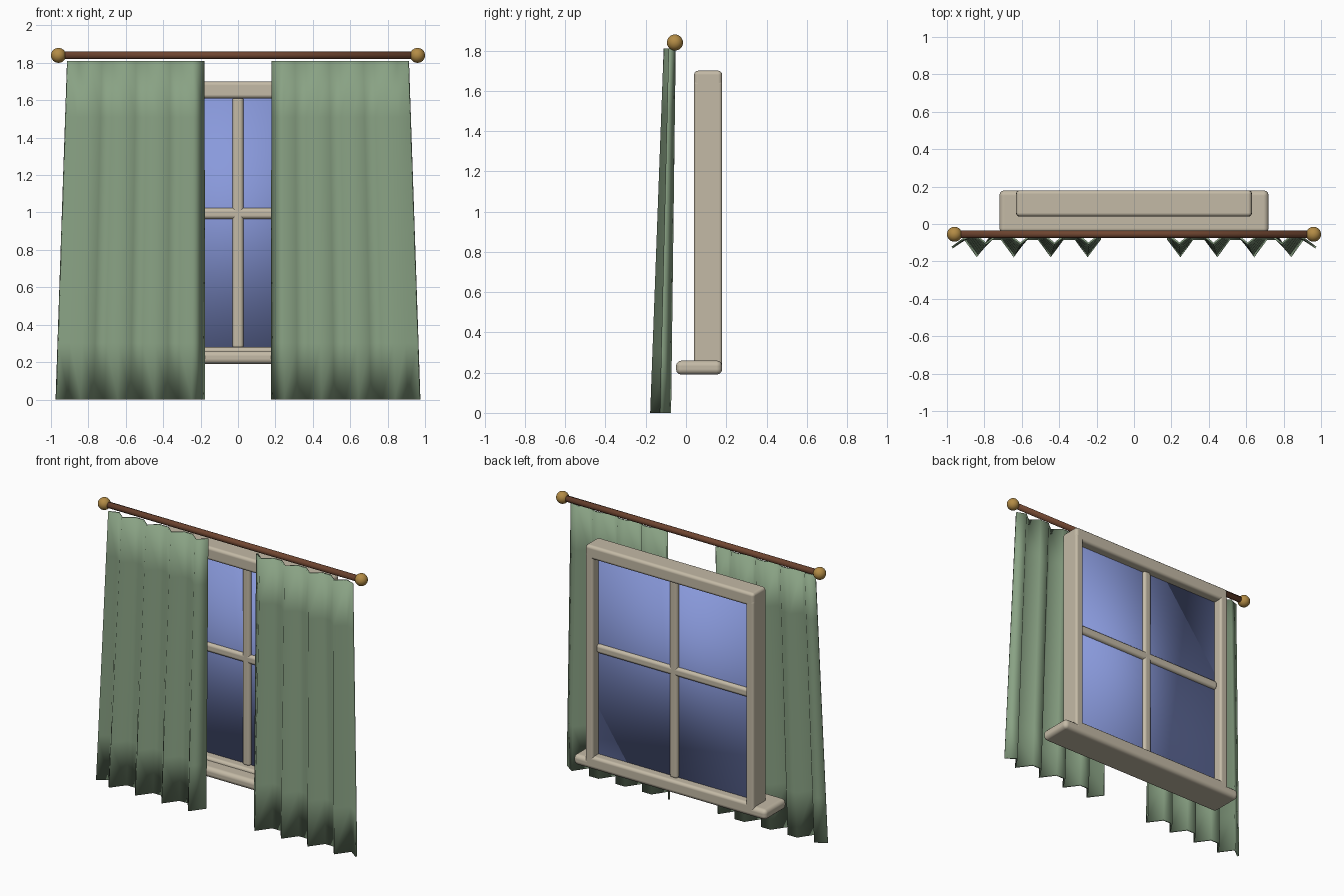
import bpy
import bmesh
from math import pi
from mathutils import Matrix, Vector

if "Cube" in bpy.data.objects:
    bpy.data.objects.remove(bpy.data.objects["Cube"], do_unlink=True)


def material(name, r, g, b):
    m = bpy.data.materials.new(name)
    m.use_nodes = True
    m.diffuse_color = (r, g, b, 1)
    m.node_tree.nodes["Principled BSDF"].inputs["Base Color"].default_value = (r, g, b, 1)
    return m


CREAM = material("cream_paint", 0.55, 0.49, 0.38)
BLUE = material("blue_glass", 0.25, 0.32, 0.71)
GREEN = material("green_cloth", 0.25, 0.36, 0.23)
WOOD = material("dark_wood", 0.16, 0.06, 0.03)
BRASS = material("brass", 0.45, 0.26, 0.06)


def finish(name, bm, mat):
    """Turn a bmesh into a smooth-shaded object."""
    bmesh.ops.recalc_face_normals(bm, faces=bm.faces)
    for f in bm.faces:
        f.smooth = True
    mesh = bpy.data.meshes.new(name)
    bm.to_mesh(mesh)
    bm.free()
    mesh.materials.append(mat)
    ob = bpy.data.objects.new(name, mesh)
    bpy.context.collection.objects.link(ob)
    return ob


def box(name, low, high, mat, bevel=0.0):
    """Box between two corners, with rounded edges if a bevel is given."""
    low, high = Vector(low), Vector(high)
    bm = bmesh.new()
    bmesh.ops.create_cube(bm, size=1)
    bmesh.ops.scale(bm, vec=high - low, verts=bm.verts)
    bmesh.ops.translate(bm, vec=(low + high) / 2, verts=bm.verts)
    ob = finish(name, bm, mat)
    if bevel:
        mod = ob.modifiers.new("rounding", "BEVEL")
        mod.width = bevel
        mod.segments = 3
        mod.harden_normals = True
    return ob


# Window frame and sill
BACK, FRONT = 0.18, 0.04
HALF, INNER = 0.63, 0.57
TOP, BOTTOM = 1.61, 0.28
box("top_rail", (-HALF, FRONT, TOP), (HALF, BACK, 1.70), CREAM, 0.02)
box("bottom_rail", (-HALF, FRONT, 0.21), (HALF, BACK, BOTTOM), CREAM, 0.02)
for side, x0, x1 in (("right", -HALF, -INNER), ("left", INNER, HALF)):
    box(side + "_stile", (x0, FRONT, 0.23), (x1, BACK, TOP + 0.04), CREAM, 0.016)
box("sill", (-0.72, -0.05, 0.19), (0.72, BACK, 0.26), CREAM, 0.028)

# Glass pane and crossing bars
box("glass", (-INNER, 0.10, BOTTOM - 0.01), (INNER, 0.12, TOP + 0.01), BLUE)
box("vertical_bar", (-0.03, 0.08, BOTTOM - 0.01), (0.03, 0.14, TOP + 0.01), CREAM, 0.02)
box("horizontal_bar", (-INNER - 0.01, 0.08, 0.965), (INNER + 0.01, 0.14, 1.025), CREAM, 0.02)

# Curtain rod with a ball at each end
ROD_Y, ROD_Z = -0.055, 1.84
bm = bmesh.new()
bmesh.ops.create_cone(bm, cap_ends=True, segments=24, radius1=0.02, radius2=0.02, depth=1.92,
                      matrix=Matrix.Translation((0, ROD_Y, ROD_Z)) @ Matrix.Rotation(pi / 2, 4, "Y"))
finish("rod", bm, WOOD)
for side, s in (("right", -1), ("left", 1)):
    bm = bmesh.new()
    bmesh.ops.create_uvsphere(bm, u_segments=24, v_segments=16, radius=0.04,
                              matrix=Matrix.Translation((s * 0.96, ROD_Y, ROD_Z)))
    finish(side + "_finial", bm, BRASS)

# Pleated curtains, flaring out and forward towards the hem
COLS, ROWS, HEIGHT = 12, 6, 1.81


def fold(i):
    """Depth of a pleat column: 1 at a ridge, 0 in a valley."""
    if i == COLS:
        return 0.5
    return 1.0 if i % 3 == 1 else 0.0


for side, s in (("right", -1), ("left", 1)):
    bm = bmesh.new()
    grid = []
    for j in range(ROWS + 1):
        drop = 1 - j / ROWS
        width = 0.73 + 0.06 * drop
        valley = -0.057 - 0.023 * drop
        depth = 0.048 + 0.044 * drop
        grid.append([bm.verts.new((s * (0.182 + width * i / COLS), valley - depth * fold(i), HEIGHT * j / ROWS))
                     for i in range(COLS + 1)])
    for lower, upper in zip(grid, grid[1:]):
        for i in range(COLS):
            bm.faces.new((lower[i], lower[i + 1], upper[i + 1], upper[i]))
    cloth = finish(side + "_curtain", bm, GREEN)
    mod = cloth.modifiers.new("thickness", "SOLIDIFY")
    mod.thickness = 0.012
    mod.offset = 0
